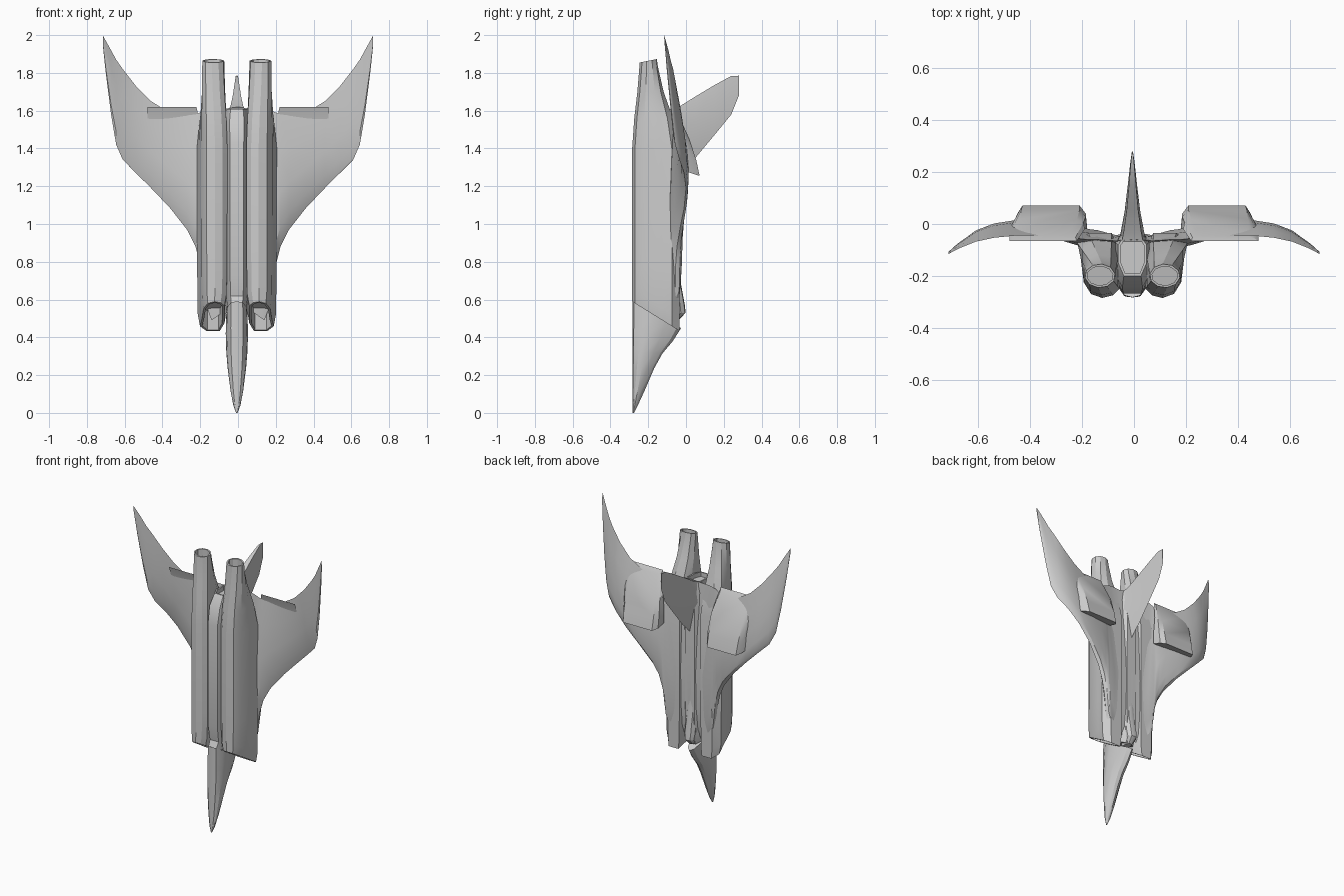
import bpy, bmesh, math

SHIFT = -0.006  # fuselage sits slightly left of centre


def loft(name, rings, mirror=False, caps=(True, True), recess=(None, None), shift=0.0, angle=28):
    """Skin closed rings; optionally inset an end cap and push it inwards along z."""
    bm = bmesh.new()
    rows = [[bm.verts.new(p) for p in ring] for ring in rings]
    n = len(rows[0])
    for a, b in zip(rows, rows[1:]):
        for i in range(n):
            j = (i + 1) % n
            bm.faces.new((a[i], a[j], b[j], b[i]))
    ends = [bm.faces.new(r) if c else None for r, c in zip((rows[0][::-1], rows[-1]), caps)]
    bmesh.ops.recalc_face_normals(bm, faces=bm.faces[:])
    for face, rec in zip(ends, recess):
        if face and rec:
            rim, depth = rec
            bmesh.ops.inset_region(bm, faces=[face], thickness=rim)
            hole = bmesh.ops.extrude_face_region(bm, geom=[face])
            verts = [v for v in hole["geom"] if isinstance(v, bmesh.types.BMVert)]
            bmesh.ops.translate(bm, verts=verts, vec=(0, 0, depth))
            if face.is_valid:
                bm.faces.remove(face)
    me = bpy.data.meshes.new(name)
    bm.to_mesh(me)
    bm.free()
    ob = bpy.data.objects.new(name, me)
    bpy.context.collection.objects.link(ob)
    ob.location.x = shift
    if mirror:
        ob.modifiers.new("Mirror", "MIRROR")
    bpy.ops.object.select_all(action="DESELECT")
    ob.select_set(True)
    bpy.context.view_layer.objects.active = ob
    bpy.ops.object.shade_smooth_by_angle(angle=math.radians(angle))
    return ob


def both_sides(half):
    """Complete a half section whose first and last points lie on x = 0."""
    return half + [(-x, y, z) for x, y, z in half[-2:0:-1]]


# Nose cone with cockpit, cut off on a slant: z, top y, half width, slant
nose = []
for z, top, hw, s in [(0.0, -0.275, 0.004, 0), (0.04, -0.255, 0.019, 0), (0.12, -0.218, 0.034, 0),
                      (0.24, -0.168, 0.049, 0.03), (0.33, -0.125, 0.056, 0.1), (0.45, -0.07, 0.059, 0.33),
                      (0.59, -0.026, 0.056, 0.55)]:
    bot = -0.283
    h = top - bot
    half = [(0, 0), (0.55, 0.03), (0.9, 0.2), (1, 0.42), (0.8, 0.7), (0.4, 0.93), (0, 1)]
    nose.append(both_sides([(u * hw, bot + v * h, z - s * v * h) for u, v in half]))
loft("nose", nose, shift=SHIFT)

# Central fuselage between the engines: z, belly y, back y, half width, slant
core = []
for z, bot, top, hw, s in [(0.58, -0.27, -0.05, 0.05, 0.4), (0.62, -0.25, -0.035, 0.055, 0.3),
                           (0.73, -0.268, -0.035, 0.06, 0), (1.42, -0.268, -0.03, 0.06, 0),
                           (1.54, -0.245, -0.04, 0.065, 0), (1.61, -0.2, -0.05, 0.055, 0)]:
    half = [(0, bot), (0.6 * hw, bot), (hw, bot + 0.05), (hw, top - 0.03), (0.6 * hw, top), (0, top)]
    core.append(both_sides([(x, y, z - s * (y - bot)) for x, y in half]))
loft("fuselage", core, recess=(None, (0.01, -0.03)), shift=SHIFT)

# Engine nacelles: faceted box at the intake blending to an oval nozzle
BOX = [(0.05, -0.25), (0.075, -0.275), (0.115, -0.285), (0.16, -0.27), (0.188, -0.225),
       (0.2, -0.13), (0.212, -0.075), (0.17, -0.035), (0.08, -0.035), (0.05, -0.1)]
OVAL = [(0.125 + 0.059 * math.cos(math.radians(206 + 36 * i)),
         -0.2 + 0.046 * math.sin(math.radians(206 + 36 * i))) for i in range(10)]
nacelle = []
for z, t, squeeze, slope in [(0.58, 0, 0.8, -0.62), (0.64, 0, 0.94, -0.6), (0.8, 0, 0.98, -0.2),
                             (1.4, 0, 1, 0), (1.56, 0.28, 1, 0), (1.7, 0.7, 1, 0),
                             (1.82, 0.95, 1, 0.1), (1.85, 1, 1, 0.2)]:
    ring = []
    for (bx, by), (ox, oy) in zip(BOX, OVAL):
        x = bx + (ox - bx) * t
        y = by + (oy - by) * t
        ring.append((0.13 + (x - 0.13) * squeeze, y, z + slope * (y + 0.27)))
    nacelle.append(ring)
loft("engine_nacelles", nacelle, mirror=True, recess=((0.012, 0.1), (0.009, -0.05)), shift=SHIFT)

# Wings: x, leading z, trailing z, leading y, trailing y, half thickness
FOIL = [(0, 0), (0.05, 0.55), (0.18, 0.9), (0.42, 1), (0.72, 0.65),
        (1, 0), (0.72, -0.45), (0.42, -0.7), (0.15, -0.6)]
wing = []
for x, zl, zt, yl, yt, th in [
        (0.0, 0.56, 1.62, -0.06, -0.06, 0.03), (0.07, 0.54, 1.61, -0.07, -0.065, 0.025),
        (0.14, 0.49, 1.61, -0.06, -0.06, 0.036), (0.18, 0.6, 1.60, -0.058, -0.06, 0.04),
        (0.2, 0.78, 1.59, -0.055, -0.058, 0.042), (0.225, 0.88, 1.58, -0.048, -0.055, 0.042),
        (0.27, 0.97, 1.575, -0.033, -0.05, 0.038), (0.36, 1.085, 1.588, -0.01, -0.045, 0.03),
        (0.46, 1.19, 1.65, 0.0, -0.045, 0.025), (0.54, 1.27, 1.73, -0.01, -0.053, 0.022),
        (0.61, 1.34, 1.82, -0.035, -0.068, 0.018), (0.645, 1.42, 1.87, -0.058, -0.082, 0.013),
        (0.672, 1.58, 1.92, -0.075, -0.093, 0.01), (0.7, 1.8, 1.97, -0.097, -0.107, 0.007),
        (0.716, 1.95, 2.0, -0.11, -0.116, 0.003)]:
    wing.append([(x, yl + (yt - yl) * f + th * g, zl + (zt - zl) * f) for f, g in FOIL])
loft("wings", wing, mirror=True, caps=(False, True))

# Raised wedge fairings on top of the wings: z, inner x, outer x, height y
fairing = []
for z, a, b, top in [(1.255, 0.18, 0.47, 0.072), (1.34, 0.18, 0.475, 0.054),
                     (1.45, 0.19, 0.48, 0.018), (1.59, 0.22, 0.48, -0.045)]:
    low = min(-0.02, top - 0.02)
    d = (top - low) * 0.35
    fairing.append([(a, low, z + 0.03), (a + 0.006, top - d, z + 0.01), (a + 0.03, top, z),
                    (b - 0.04, top, z), (b - 0.02, top - d, z + 0.01), (b, low, z + 0.03)])
loft("wing_fairings", fairing, mirror=True)

# Tail fin, thick at the root: y, leading z, trailing z, half width
fin = []
for y, zl, zt, hw in [(-0.07, 1.24, 1.61, 0.055), (-0.03, 1.27, 1.625, 0.045), (0.05, 1.35, 1.675, 0.03),
                      (0.15, 1.47, 1.735, 0.018), (0.24, 1.58, 1.784, 0.008), (0.28, 1.68, 1.785, 0.002)]:
    m = zl + (zt - zl) * 0.6
    fin.append([(0, y, zl), (hw, y, m), (hw * 0.75, y, zt), (-hw * 0.75, y, zt), (-hw, y, m)])
loft("tail_fin", fin, shift=SHIFT)

# Spine hump behind the cockpit: z, top y, half width
spine = []
for z, top, hw in [(0.49, -0.04, 0.022), (0.53, -0.002, 0.034), (0.57, -0.006, 0.04),
                   (0.68, -0.026, 0.038), (0.8, -0.034, 0.028), (0.92, -0.045, 0.012)]:
    half = [(0, -0.1), (hw, -0.1), (hw, top - 0.025), (0.55 * hw, top - 0.004), (0, top)]
    spine.append(both_sides([(x, y, z) for x, y in half]))
loft("spine", spine, shift=SHIFT)
